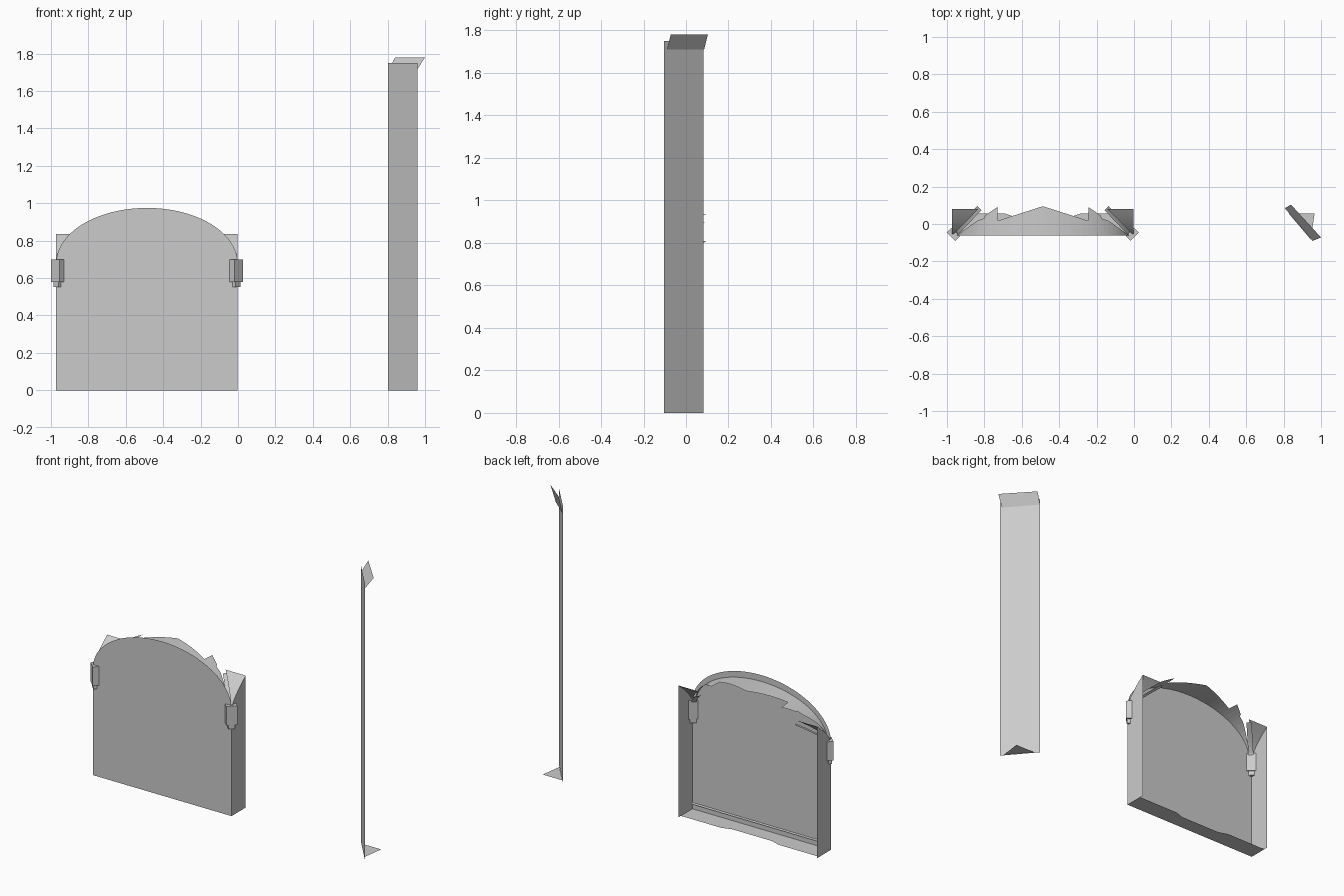
import bpy, math
from mathutils import Matrix, Vector

if "Cube" in bpy.data.objects:
    bpy.data.objects.remove(bpy.data.objects["Cube"])

CX, HALF, FRONT, BACK = -0.487, 0.485, -0.062, 0.08
SPRING, RISE = 0.68, 0.295


def make(name, verts, faces):
    me = bpy.data.meshes.new(name)
    me.from_pydata(verts, [], faces)
    me.update()
    ob = bpy.data.objects.new(name, me)
    bpy.context.collection.objects.link(ob)
    return ob


def sheet(name, a, b):
    """Ruled surface between two equally long point rows."""
    n = len(a)
    return make(name, a + b, [(i, i + 1, n + i + 1, n + i) for i in range(n - 1)])


def arch(d, inset=0.0):
    h = HALF - inset * 0.6
    return SPRING + (RISE - inset) * math.sqrt(max(0, 1 - (d / h) ** 2))


# Arched front plate
pts = [(CX - HALF, FRONT, 0), (CX + HALF, FRONT, 0)]
for i in range(41):
    a = math.pi * i / 40
    pts.append((CX + HALF * math.cos(a), FRONT, SPRING + RISE * math.sin(a)))
make("front_plate", pts, [tuple(range(len(pts)))])

# Ragged sheet running back from just inside the arch
edge = [(0, .095), (.24, .018), (.244, .09), (.31, .045), (.314, .03), (.35, .018), (.46, FRONT + .002)]


def ragged(d):
    for (d0, y0), (d1, y1) in zip(edge, edge[1:]):
        if d <= d1:
            return y0 + (y1 - y0) * (d - d0) / (d1 - d0)
    return FRONT


ds = sorted({e[0] for e in edge} | {0.46 * math.sin(math.pi / 2 * i / 20) for i in range(21)})
ds = [-d for d in reversed(ds) if d > 0] + ds
sheet("torn_arch_cover",
      [(CX + d, FRONT, arch(d, .04)) for d in ds],
      [(CX + d, ragged(abs(d)), arch(d, .04)) for d in ds])

# Bottom flange with a broken notch, and a small ledge above it
prof = [(-HALF, .055), (-.2, .055), (-.14, .035), (.14, .035), (.2, .055), (HALF, .055)]
sheet("bottom_flange", [(CX + d, FRONT, 0.0) for d, _ in prof], [(CX + d, y, 0.0) for d, y in prof])
sheet("bottom_ledge", [(CX - HALF, FRONT, .04), (CX + HALF, FRONT, .04)],
      [(CX - HALF, FRONT + .015, .037), (CX + HALF, FRONT + .015, .037)])


def rot_box(name, x, y, z0, z1, length, thick, s):
    ang = math.radians(-45 * s)
    m = Matrix.Translation((x, y, 0)) @ Matrix.Rotation(ang, 4, 'Z')
    l, t = length / 2, thick / 2
    base = [(-l, -t), (l, -t), (l, t), (-l, t)]
    v = [m @ Vector((p, q, z)) for z in (z0, z1) for p, q in base]
    f = [(3, 2, 1, 0), (4, 5, 6, 7)] + [(i, (i + 1) % 4, 4 + (i + 1) % 4, 4 + i) for i in range(4)]
    return make(name, v, f)


for s, side in ((1, "left"), (-1, "right")):
    def X(d):
        return CX - s * (HALF - d)   # d = distance in from the outer side

    ts = [i / 8 for i in range(9)]
    ys = [FRONT + (BACK - FRONT) * t for t in ts]
    zs = [SPRING + .155 * t ** .7 for t in ts]
    # Side wall with a curved top
    sheet(side + "_wall", [(X(0), y, 0) for y in ys], [(X(0), y, z) for y, z in zip(ys, zs)])
    # Triangular corner web
    sheet(side + "_corner_web", [(X(0), y, z) for y, z in zip(ys, zs)],
          [(X(.14 * t), y, z) for t, y, z in zip(ts, ys, zs)])
    # Diagonal strap behind the web
    w = .011
    sheet(side + "_strap",
          [(X(.01 + .135 * t - w), y + w + .005, .665 + .145 * t ** .7) for t, y in zip(ts, ys)],
          [(X(.01 + .135 * t + w), y - w + .005, .665 + .145 * t ** .7) for t, y in zip(ts, ys)])
    # Corner bracket: body and stepped foot
    rot_box(side + "_bracket", X(.007), -.055, .58, .70, .064, .036, s)
    rot_box(side + "_bracket_foot", X(.007), -.055, .552, .58, .038, .022, s)

# Tall thin slat with folded top flap and bottom tab
sheet("tall_slat", [(.803, .082, 0), (.96, -.103, 0)], [(.803, .082, 1.75), (.96, -.103, 1.75)])
sheet("slat_top_flap", [(.806, .085, 1.71), (.955, -.09, 1.71)], [(.84, .103, 1.78), (1.0, -.072, 1.78)])
make("slat_bottom_tab", [(.828, .055, .003), (.945, -.083, .003), (.965, .055, .003)], [(0, 1, 2)])
